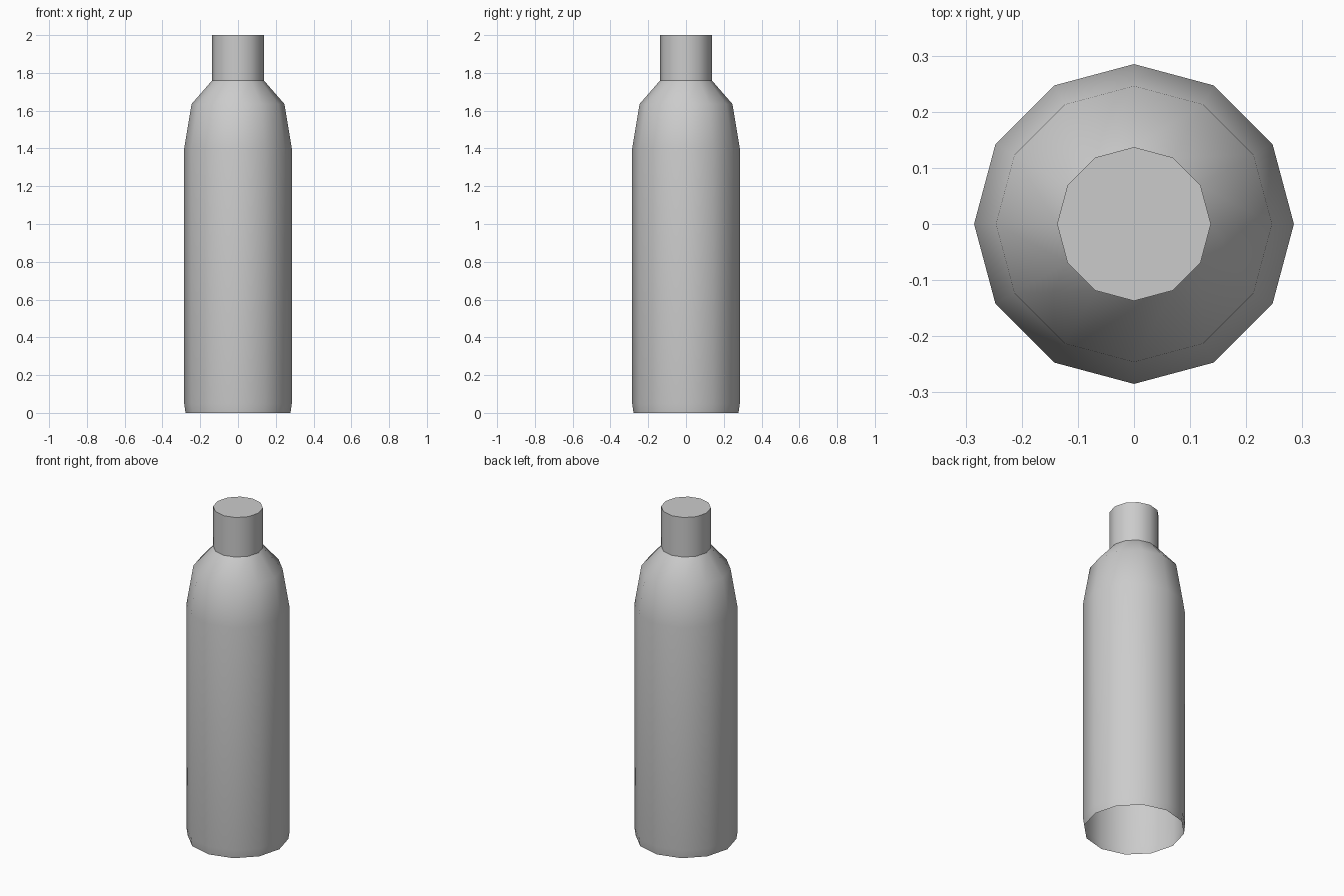
import bpy, bmesh
from math import cos, sin, pi, radians

cube = bpy.data.objects.get("Cube")
if cube:
    bpy.data.objects.remove(cube, do_unlink=True)

SIDES = 12
# Radius and height of each ring, from the open base to the neck top
PROFILE = [(0.278, 0), (0.285, 0.05), (0.285, 1.4), (0.246, 1.635),
           (0.137, 1.76), (0.137, 2)]

# Plain grey material
grey = bpy.data.materials.new("grey")
grey.use_nodes = True
colour = (0.6, 0.6, 0.6, 1)
grey.diffuse_color = colour
grey.node_tree.nodes["Principled BSDF"].inputs["Base Color"].default_value = colour

# Bottle: lathed shell, closed at the top and open at the base
bm = bmesh.new()
rings = [[bm.verts.new((r * cos(2 * pi * i / SIDES), r * sin(2 * pi * i / SIDES), z))
          for i in range(SIDES)] for r, z in PROFILE]
for low, high in zip(rings, rings[1:]):
    for i in range(SIDES):
        j = (i + 1) % SIDES
        bm.faces.new((low[i], low[j], high[j], high[i]))
bm.faces.new(rings[-1])

mesh = bpy.data.meshes.new("bottle")
bm.to_mesh(mesh)
bm.free()
mesh.materials.append(grey)
bottle = bpy.data.objects.new("bottle", mesh)
bpy.context.collection.objects.link(bottle)

# Smooth walls with crisp neck and top edges
bpy.ops.object.select_all(action="DESELECT")
bottle.select_set(True)
bpy.context.view_layer.objects.active = bottle
bpy.ops.object.shade_smooth_by_angle(angle=radians(35))
